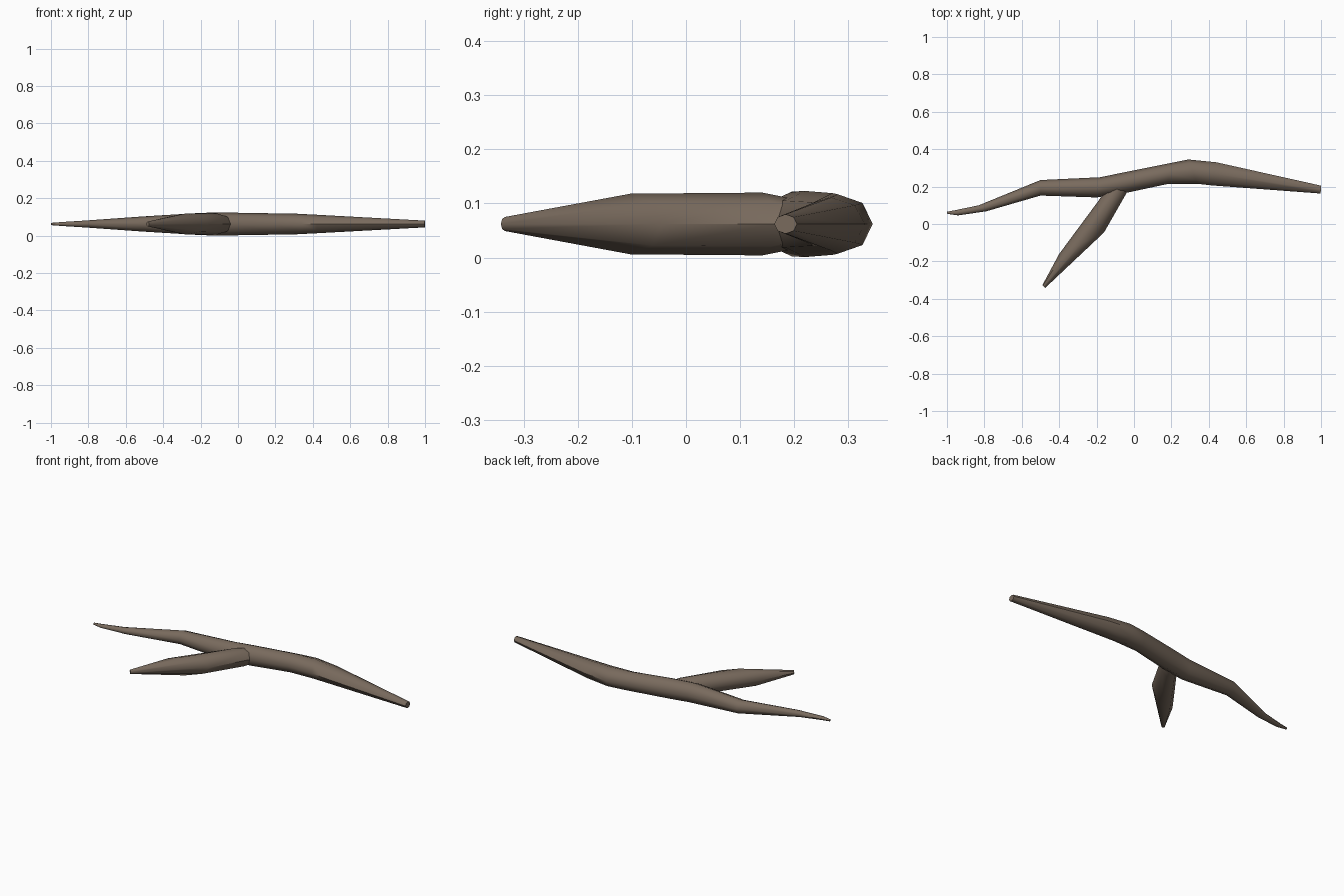
import bpy, bmesh, math

if "Cube" in bpy.data.objects:
    bpy.data.objects.remove(bpy.data.objects["Cube"])

bark = bpy.data.materials.new("brown bark")
bark.diffuse_color = (0.19, 0.145, 0.11, 1)
bark.use_nodes = True
bark.node_tree.nodes["Principled BSDF"].inputs["Base Color"].default_value = bark.diffuse_color
MID_Z, SIDES = 0.062, 8


def limb(name, rings):
    """Octagonal tube; each ring is left point, right point (plan) and vertical radius."""
    bm = bmesh.new()
    loops = []
    for (lx, ly), (rx, ry), rz in rings:
        loop = []
        for i in range(SIDES):
            a = 2 * math.pi * i / SIDES
            c = math.cos(a)
            loop.append(bm.verts.new(((lx + rx) / 2 + c * (lx - rx) / 2,
                                      (ly + ry) / 2 + c * (ly - ry) / 2,
                                      MID_Z + rz * math.sin(a))))
        loops.append(loop)
    for p, q in zip(loops, loops[1:]):
        for i in range(SIDES):
            j = (i + 1) % SIDES
            bm.faces.new((p[i], p[j], q[j], q[i]))
    bm.faces.new(loops[0][::-1])
    bm.faces.new(loops[-1])
    bmesh.ops.recalc_face_normals(bm, faces=bm.faces[:])
    me = bpy.data.meshes.new(name)
    bm.to_mesh(me)
    bm.free()
    me.materials.append(bark)
    ob = bpy.data.objects.new(name, me)
    bpy.context.collection.objects.link(ob)
    bpy.ops.object.select_all(action='DESELECT')
    ob.select_set(True)
    bpy.context.view_layer.objects.active = ob
    bpy.ops.object.shade_smooth_by_angle(angle=math.radians(50))
    return ob


# Main stick, thin tip to cut end
limb("main_branch", [
    ((-1.0, 0.066), (-0.998, 0.054), 0.006),
    ((-0.96, 0.073), (-0.94, 0.046), 0.010),
    ((-0.83, 0.10), (-0.79, 0.068), 0.019),
    ((-0.50, 0.235), (-0.50, 0.152), 0.041),
    ((-0.18, 0.25), (-0.20, 0.142), 0.060),
    ((-0.06, 0.275), (-0.04, 0.167), 0.061),
    ((0.20, 0.327), (0.18, 0.214), 0.057),
    ((0.29, 0.345), (0.34, 0.215), 0.055),
    ((0.44, 0.33), (0.42, 0.206), 0.049),
    ((1.0, 0.205), (0.998, 0.163), 0.018),
])

# Forked twig, rooted inside the main stick
limb("side_branch", [
    ((-0.13, 0.21), (-0.03, 0.20), 0.045),
    ((-0.195, 0.117), (-0.04, 0.165), 0.058),
    ((-0.40, -0.16), (-0.16, -0.045), 0.056),
    ((-0.49, -0.327), (-0.475, -0.342), 0.013),
])
